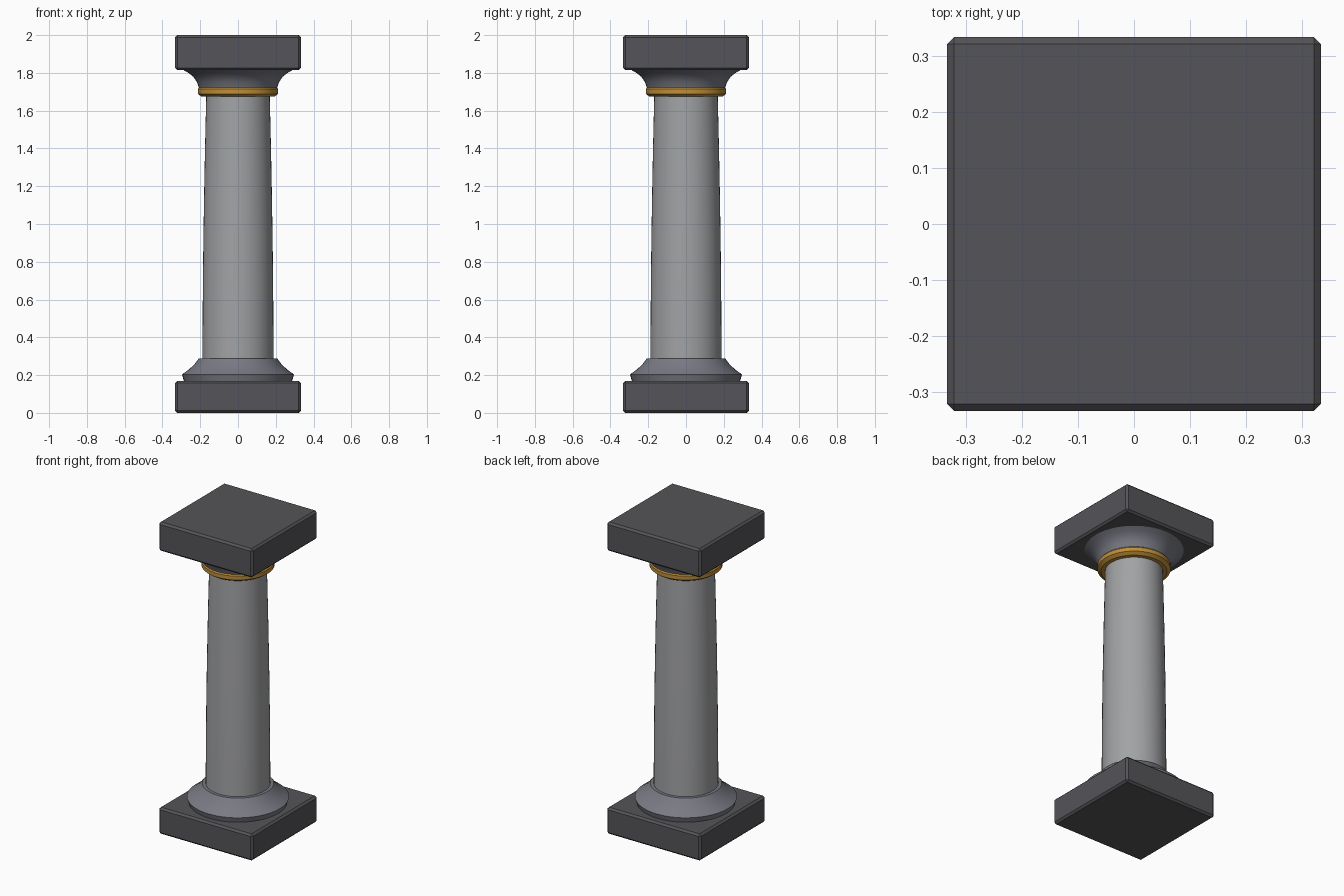
import bpy, bmesh, math

if "Cube" in bpy.data.objects:
    bpy.data.objects.remove(bpy.data.objects["Cube"])

def material(name, rgb):
    m = bpy.data.materials.new(name)
    m.diffuse_color = (*rgb, 1)
    m.use_nodes = True
    m.node_tree.nodes["Principled BSDF"].inputs["Base Color"].default_value = m.diffuse_color
    return m

dark = material("dark stone", (0.09, 0.09, 0.10))
light = material("light stone", (0.36, 0.365, 0.375))
mid = material("blue grey stone", (0.19, 0.195, 0.23))
gold = material("gold", (0.52, 0.27, 0.04))

SIDES = 48

def add_object(name, bm, mat):
    bmesh.ops.recalc_face_normals(bm, faces=bm.faces)
    me = bpy.data.meshes.new(name)
    bm.to_mesh(me)
    bm.free()
    me.materials.append(mat)
    ob = bpy.data.objects.new(name, me)
    bpy.context.collection.objects.link(ob)
    return ob

def lathe(name, profile, mat):
    """Closed turned part from (radius, height) points, capped at both ends."""
    bm = bmesh.new()
    rings = [[bm.verts.new((r * math.cos(2 * math.pi * i / SIDES),
                            r * math.sin(2 * math.pi * i / SIDES), z))
              for i in range(SIDES)] for r, z in profile]
    for a, b in zip(rings, rings[1:]):
        for i in range(SIDES):
            j = (i + 1) % SIDES
            bm.faces.new((a[i], a[j], b[j], b[i]))
    bm.faces.new(rings[0])
    bm.faces.new(rings[-1])
    ob = add_object(name, bm, mat)
    bpy.ops.object.select_all(action='DESELECT')
    bpy.context.view_layer.objects.active = ob
    ob.select_set(True)
    bpy.ops.object.shade_smooth_by_angle(angle=math.radians(30))

def slab(name, half, z0, z1, mat):
    """Square block with a small chamfer on every edge."""
    bm = bmesh.new()
    bmesh.ops.create_cube(bm, size=1)
    for v in bm.verts:
        v.co = (v.co.x * 2 * half, v.co.y * 2 * half, z0 + (v.co.z + 0.5) * (z1 - z0))
    bmesh.ops.bevel(bm, geom=bm.edges[:], offset=0.012, segments=1, affect='EDGES')
    add_object(name, bm, mat)

# square blocks at foot and head
slab("plinth", 0.333, 0.0, 0.17, dark)
slab("abacus", 0.333, 1.815, 2.0, dark)

# flared base moulding
lathe("base_moulding", [(0.285, 0.165), (0.297, 0.203), (0.262, 0.228),
                        (0.232, 0.256), (0.208, 0.288)], mid)

# shaft with a gentle swelling taper
shaft = []
for k in range(13):
    t = k / 12
    shaft.append((0.188 - 0.020 * t ** 1.8, 0.28 + 1.40 * t))
lathe("shaft", shaft, light)

# gold neck ring
lathe("neck_ring", [(0.192, 1.674), (0.213, 1.689), (0.213, 1.714), (0.205, 1.725)], gold)

# flared capital under the abacus
lathe("capital", [(0.208, 1.722), (0.218, 1.752), (0.237, 1.780),
                  (0.264, 1.801), (0.294, 1.818)], mid)
